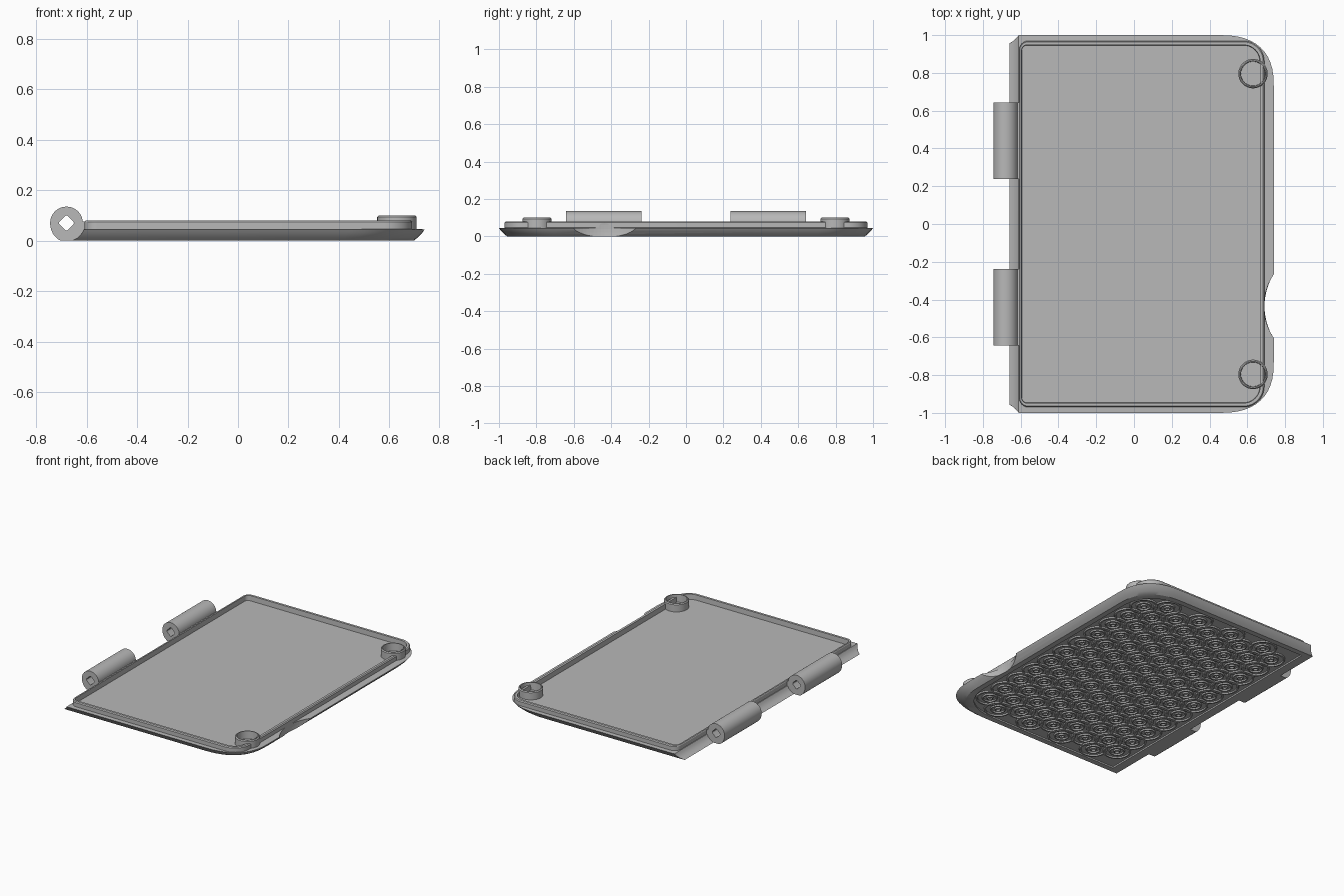
import bpy, bmesh
from math import sin, cos, pi, radians

cube = bpy.data.objects.get("Cube")
if cube:
    bpy.data.objects.remove(cube)

grey = bpy.data.materials.new("plain grey")
grey.use_nodes = True
colour = (0.48, 0.48, 0.48, 1)
grey.diffuse_color = colour
grey.node_tree.nodes["Principled BSDF"].inputs["Base Color"].default_value = colour


def make(name, bm):
    bmesh.ops.recalc_face_normals(bm, faces=bm.faces)
    mesh = bpy.data.meshes.new(name)
    bm.to_mesh(mesh)
    bm.free()
    mesh.materials.append(grey)
    ob = bpy.data.objects.new(name, mesh)
    bpy.context.collection.objects.link(ob)
    return ob


def smooth(ob):
    bpy.ops.object.select_all(action='DESELECT')
    ob.select_set(True)
    bpy.context.view_layer.objects.active = ob
    bpy.ops.object.shade_smooth_by_angle(angle=radians(30))


def outline(x0, x1, y, a, b, left, n, z, steps=12):
    """Closed loop: two big right corners, two small left corners."""
    pts = []
    corners = ((x1 - a, y - b, a, b, 0), (x0 + left, y - left, left, left, 1),
               (x0 + left, left - y, left, left, 2), (x1 - a, b - y, a, b, 3))
    for cx, cy, ra, rb, quarter in corners:
        for i in range(steps + 1):
            t = (quarter + i / steps) * pi / 2
            c, s = cos(t), sin(t)
            px = abs(c) ** (2 / n) * (1 if c > 0 else -1)
            py = abs(s) ** (2 / n) * (1 if s > 0 else -1)
            pts.append((cx + ra * px, cy + rb * py, z))
    return pts


def bridge(bm, a, b):
    for i in range(len(a)):
        j = (i + 1) % len(a)
        bm.faces.new((a[i], a[j], b[j], b[i]))


def loft(bm, loops):
    rows = [[bm.verts.new(p) for p in loop] for loop in loops]
    for a, b in zip(rows, rows[1:]):
        bridge(bm, a, b)
    return rows


# Lid: recessed underside, flared edge with hinge cove, raised lip, flat floor
def shell(z, inset, x0):
    return outline(x0, 0.74 - inset, 1 - inset, 0.29, 0.27, 0.003, 2.5, z)


def lip(z, inset):
    return outline(-0.608 + inset * 0.6, 0.69 - inset, 0.97 - inset,
                   0.11 - inset, 0.11 - inset, 0.05 - inset, 2, z)


bm = bmesh.new()
rows = loft(bm, [
    shell(0.01, 0.08, -0.6), shell(0, 0.08, -0.6),
    shell(0, 0.043, -0.66), shell(0.012, 0.028, -0.636),
    shell(0.03, 0.01, -0.619), shell(0.045, 0, -0.611),
    lip(0.046, 0), lip(0.074, 0), lip(0.08, 0.006),
    lip(0.08, 0.022), lip(0.045, 0.024)])
bm.faces.new(rows[0])
bm.faces.new(rows[-1])
lid = make("lid", bm)

# Thumb notch scooped from the right edge
bm = bmesh.new()
bmesh.ops.create_uvsphere(bm, u_segments=96, v_segments=48, radius=0.3)
bmesh.ops.translate(bm, verts=bm.verts, vec=(0.988, -0.435, 0.04))
cutter = make("notch_cutter", bm)
cutter.hide_render = True
cutter.hide_viewport = True
cut = lid.modifiers.new("notch", 'BOOLEAN')
cut.operation = 'DIFFERENCE'
cut.solver = 'EXACT'
cut.object = cutter
smooth(lid)


# Round cups near the two right corners
def circle(x, y, r, z, steps=40):
    return [(x + r * cos(2 * pi * i / steps), y + r * sin(2 * pi * i / steps), z)
            for i in range(steps)]


for side, name in ((1, "back_cup"), (-1, "front_cup")):
    bm = bmesh.new()
    profile = ((0.078, 0.04), (0.078, 0.094), (0.072, 0.1), (0.066, 0.1), (0.064, 0.047))
    rows = loft(bm, [circle(0.63, 0.796 * side, r, z) for r, z in profile])
    bm.faces.new(rows[0])
    bm.faces.new(rows[-1])
    smooth(make(name, bm))


# Hinge knuckles: rounded section with a pointed pin hole
def knuckle(name, y0, y1):
    steps, cx, cz = 32, -0.68, 0.07
    outer, inner = [], []
    for i in range(steps):
        t = 2 * pi * i / steps
        c, s = cos(t), sin(t)
        r = 0.065
        x, z = cx + r * c, cz + r * s
        # lower part swells into a foot that meets the lid
        if s < -0.1:
            z = max(0, cz + 0.075 * s)
            if c > 0:
                x = cx + 0.075 * c
        outer.append((x, z))
        hole = 0.024 / max(abs(c) * 0.72 + abs(s) * 0.72, 0.8)
        inner.append((cx + hole * c, cz + hole * s))
    bm = bmesh.new()
    rows = loft(bm, [[(x, y, z) for x, z in ring] for ring, y in
                     ((outer, y0), (outer, y1), (inner, y1), (inner, y0))])
    bridge(bm, rows[-1], rows[0])
    smooth(make(name, bm))

    # foot joining the knuckle to the lid
    bm = bmesh.new()
    section = ((-0.672, 0), (-0.6, 0.001), (-0.6, 0.075), (-0.617, 0.075), (-0.64, 0.03))
    rows = loft(bm, [[(x, y, z) for x, z in section] for y in (y0, y1)])
    bm.faces.new(rows[0])
    bm.faces.new(rows[1])
    make(name + "_foot", bm)


knuckle("back_knuckle", 0.237, 0.642)
knuckle("front_knuckle", -0.642, -0.237)

# Underside relief: interlaced rings in staggered rows
bm = bmesh.new()
pitch = 0.15
for col in range(9):
    x = -0.49 + col * pitch * 0.866
    shift = pitch / 2 if col % 2 else 0
    for row in range(-6, 7):
        y = row * pitch + shift
        if abs(y) > 0.83 or (x > 0.5 and abs(y) > 0.75):
            continue
        for radius, width in ((0.09, 0.014), (0.05, 0.012), (0.022, 0.01)):
            rows = loft(bm, [circle(x, y, r, z, 24) for r, z in
                             ((radius, 0.012), (radius - 0.002, 0.001),
                              (radius - width + 0.002, 0.001), (radius - width, 0.012))])
make("underside_relief", bm)
